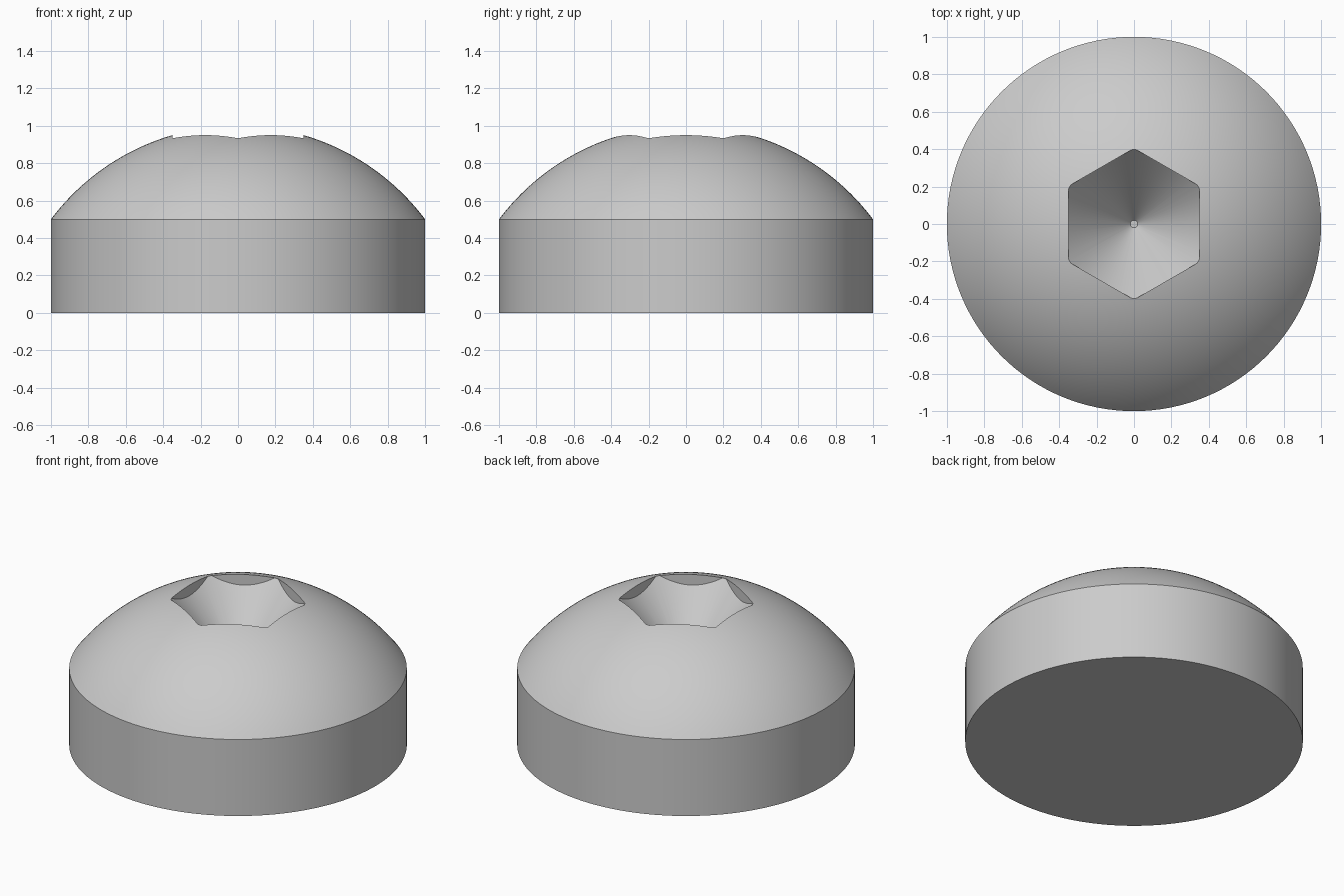
import bpy, bmesh, math
from mathutils import Vector

cube = bpy.data.objects.get("Cube")
if cube:
    bpy.data.objects.remove(cube, do_unlink=True)

steel = bpy.data.materials.new("grey_steel")
steel.use_nodes = True
GREY = (0.6, 0.6, 0.6, 1)
steel.diffuse_color = GREY
steel.node_tree.nodes["Principled BSDF"].inputs["Base Color"].default_value = GREY


def lathe(name, profile, segments, turn=0.0):
    """Closed solid of revolution from (radius, z) points, bottom to top."""
    bm = bmesh.new()
    rings = []
    for r, z in profile:
        if r == 0:
            rings.append([bm.verts.new((0, 0, z))] * segments)
            continue
        angles = [turn + math.tau * i / segments for i in range(segments)]
        rings.append([bm.verts.new((r * math.cos(a), r * math.sin(a), z)) for a in angles])
    for low, high in zip(rings, rings[1:]):
        for i in range(segments):
            j = (i + 1) % segments
            corners = list(dict.fromkeys((low[i], low[j], high[j], high[i])))
            bm.faces.new(corners)
    for ring in (rings[0], rings[-1]):
        if len(set(ring)) > 1:
            bm.faces.new(ring)
    bmesh.ops.recalc_face_normals(bm, faces=bm.faces)
    mesh = bpy.data.meshes.new(name)
    bm.to_mesh(mesh)
    bm.free()
    mesh.materials.append(steel)
    obj = bpy.data.objects.new(name, mesh)
    bpy.context.collection.objects.link(obj)
    return obj


def boolean(target, cutter, operation):
    """Apply a boolean and discard the cutter."""
    mod = target.modifiers.new("cut", "BOOLEAN")
    mod.object, mod.operation, mod.solver = cutter, operation, "EXACT"
    bpy.ops.object.select_all(action="DESELECT")
    bpy.context.view_layer.objects.active = target
    target.select_set(True)
    bpy.ops.object.modifier_apply(modifier=mod.name)
    bpy.data.objects.remove(cutter, do_unlink=True)


# Button head: straight rim below a spherical dome
RIM_Z, DOME_R, DOME_Z, STEPS = 0.5, 1.25, -0.25, 32
sweep = math.asin(1 / DOME_R)
profile = [(1, 0), (1, RIM_Z)]
for i in range(1, STEPS):
    a = sweep * (1 - i / STEPS)
    profile.append((DOME_R * math.sin(a), DOME_Z + DOME_R * math.cos(a)))
profile.append((0, DOME_Z + DOME_R))
head = lathe("button_head", profile, 128)

# Hex socket: a conical pit limited by a hexagonal prism
TIP_R, TIP_Z, SLOPE = 0.02, 0.5, 1.154
socket = lathe("socket_cutter", [(TIP_R, TIP_Z), (0.6, TIP_Z + SLOPE * (0.6 - TIP_R))], 96)
hexagon_r = 0.35 / math.cos(math.pi / 6)
prism = lathe("hexagon_cutter", [(hexagon_r, 0.3), (hexagon_r, 1.1)], 6, math.pi / 6)
boolean(socket, prism, "INTERSECT")
boolean(head, socket, "DIFFERENCE")

# Smooth curved faces, keep the rim and socket edges crisp
bpy.ops.object.shade_smooth_by_angle(angle=math.radians(30))
